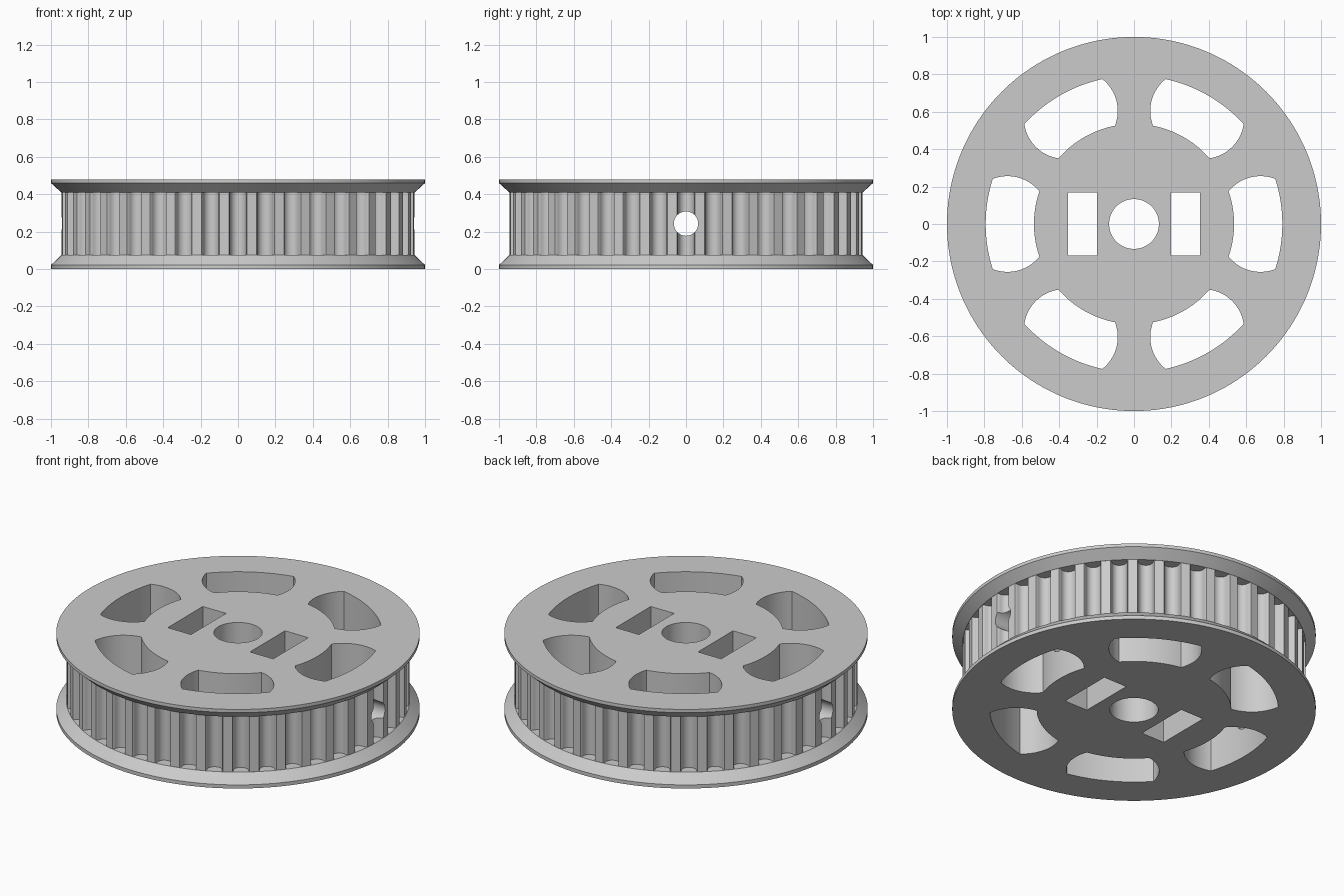
import bpy, bmesh, math
from mathutils import Vector, Matrix

cube = bpy.data.objects.get("Cube")
if cube:
    bpy.data.objects.remove(cube, do_unlink=True)

HEIGHT = 0.48
TEETH = 40
RIM = 0.943

grey = bpy.data.materials.new("plain grey")
grey.use_nodes = True
grey.diffuse_color = (0.6, 0.6, 0.6, 1)
grey.node_tree.nodes["Principled BSDF"].inputs["Base Color"].default_value = (0.6, 0.6, 0.6, 1)


def polar(r, a):
    return Vector((r * math.cos(a), r * math.sin(a)))


def circle(r, count):
    return [polar(r, math.tau * i / count) for i in range(count)]


def loft(name, rings):
    """Solid skinned through (outline, z) rings, capped at both ends."""
    bm = bmesh.new()
    loops = [[bm.verts.new((p.x, p.y, z)) for p in outline] for outline, z in rings]
    n = len(loops[0])
    for low, high in zip(loops, loops[1:]):
        for i in range(n):
            j = (i + 1) % n
            bm.faces.new((low[i], low[j], high[j], high[i]))
    bm.faces.new(loops[0][::-1])
    bm.faces.new(loops[-1])
    bmesh.ops.recalc_face_normals(bm, faces=bm.faces)
    mesh = bpy.data.meshes.new(name)
    bm.to_mesh(mesh)
    bm.free()
    mesh.materials.append(grey)
    obj = bpy.data.objects.new(name, mesh)
    bpy.context.collection.objects.link(obj)
    return obj


def combine(target, other, operation):
    mod = target.modifiers.new(other.name, 'BOOLEAN')
    mod.operation = operation
    mod.solver = 'EXACT'
    mod.object = other
    bpy.context.view_layer.objects.active = target
    bpy.ops.object.modifier_apply(modifier=mod.name)
    bpy.data.objects.remove(other, do_unlink=True)


# Toothed rim: round-bottomed grooves between narrow lands
outline = []
for k in range(TEETH):
    turn = Matrix.Rotation(math.tau * k / TEETH, 2)
    groove = [Vector((RIM, -0.048)), Vector((RIM - 0.006, -0.044))]
    for i in range(11):
        a = math.pi * i / 10
        groove.append(Vector((0.925 - 0.042 * math.sin(a), -0.042 * math.cos(a))))
    groove += [Vector((RIM - 0.006, 0.044)), Vector((RIM, 0.048))]
    outline += [turn @ p for p in groove]
pulley = loft("toothed_pulley", [(outline, 0.04), (outline, HEIGHT - 0.04)])

# Flanges with bevelled inner sides
edge, lip = circle(1.0, 160), circle(0.945, 160)
combine(pulley, loft("bottom_flange", [(edge, 0), (edge, 0.022), (lip, 0.074)]), 'UNION')
combine(pulley, loft("top_flange", [(lip, HEIGHT - 0.07), (edge, HEIGHT - 0.02),
                                    (edge, HEIGHT)]), 'UNION')


def cut_through(name, shape):
    combine(pulley, loft(name, [(shape, -0.1), (shape, HEIGHT + 0.1)]), 'DIFFERENCE')


# Six windows with bulging ends, leaving six spokes
def arc_through(a, b, c, count):
    """Points of the circle arc from a to c by way of b."""
    u, v = b - a, c - a
    d = 2 * (u.x * v.y - u.y * v.x)
    off = Vector((v.y * u.length_squared - u.y * v.length_squared,
                  u.x * v.length_squared - v.x * u.length_squared)) / d
    centre = a + off
    start = a - centre
    sweep = -start.angle_signed(c - centre)
    return [centre + Matrix.Rotation(sweep * i / count, 2) @ start for i in range(count + 1)]


INNER, OUTER = 0.535, 0.793
a_out, a_in = math.radians(17.7), math.radians(19)
end = arc_through(polar(OUTER, a_out), Vector((0.67, 0.256)), polar(INNER, a_in), 16)
window = [polar(OUTER, a_out * i / 8) for i in range(-7, 8)] + end
window += [polar(INNER, -a_in * i / 8) for i in range(-7, 8)]
window += [Vector((p.x, -p.y)) for p in reversed(end)]
for k in range(6):
    turn = Matrix.Rotation(math.tau * k / 6, 2)
    cut_through("window_cutter", [turn @ p for p in window])

# Shaft bore and a rectangular slot on each side
cut_through("bore_cutter", circle(0.133, 64))
for side in (-1, 1):
    cut_through("slot_cutter", [Vector((side * 0.276 + sx * 0.078, sy * 0.168))
                                for sx, sy in ((-1, -1), (1, -1), (1, 1), (-1, 1))])

# Set-screw hole running across the whole wheel
tunnel = loft("screw_hole_cutter", [(circle(0.065, 40), -1.2), (circle(0.065, 40), 1.2)])
tunnel.data.transform(Matrix.Translation((0, 0, 0.243)) @ Matrix.Rotation(math.pi / 2, 4, 'Y'))
combine(pulley, tunnel, 'DIFFERENCE')

# Smooth curved walls, crisp edges
bpy.ops.object.select_all(action='DESELECT')
pulley.select_set(True)
bpy.context.view_layer.objects.active = pulley
bpy.ops.object.shade_smooth_by_angle(angle=math.radians(25))
